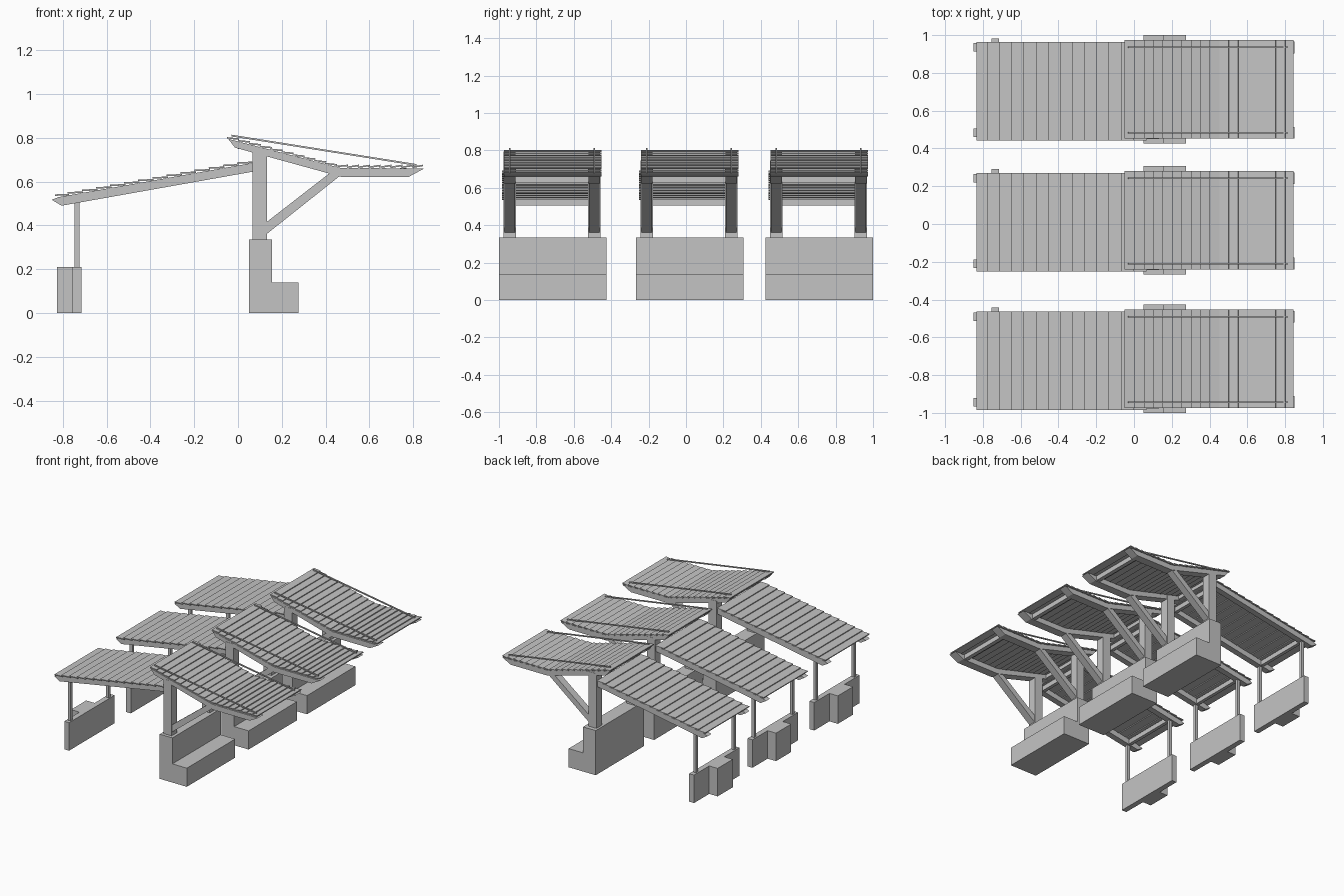
import bpy, bmesh
from mathutils import Vector

cube = bpy.data.objects.get("Cube")
if cube:
    bpy.data.objects.remove(cube, do_unlink=True)

grey = bpy.data.materials.new("light grey")
grey.use_nodes = True
grey.diffuse_color = (0.55, 0.55, 0.55, 1)
grey.node_tree.nodes["Principled BSDF"].inputs["Base Color"].default_value = (0.55, 0.55, 0.55, 1)


def add_profile(bm, points, y0, y1):
    """Extrude an x-z outline from y0 to y1."""
    near = [bm.verts.new((x, y0, z)) for x, z in points]
    far = [bm.verts.new((x, y1, z)) for x, z in points]
    bm.faces.new(near)
    bm.faces.new(far[::-1])
    n = len(points)
    for i in range(n):
        j = (i + 1) % n
        bm.faces.new((near[j], near[i], far[i], far[j]))


def rect(x0, x1, z0, z1):
    return [(x0, z0), (x1, z0), (x1, z1), (x0, z1)]


def bar(a, b, thick):
    """Outline of a straight bar between two x-z points."""
    a, b = Vector(a), Vector(b)
    d = (b - a).normalized()
    side = Vector((-d.y, d.x)) * thick / 2
    return [tuple(p) for p in (a - side, b - side, b + side, a + side)]


def build(name, pieces, y):
    """pieces: list of (outline, y0, y1) relative to the bay centre."""
    bm = bmesh.new()
    for points, y0, y1 in pieces:
        add_profile(bm, points, y0 + y, y1 + y)
    bmesh.ops.recalc_face_normals(bm, faces=bm.faces)
    mesh = bpy.data.meshes.new(name)
    bm.to_mesh(mesh)
    bm.free()
    mesh.materials.append(grey)
    obj = bpy.data.objects.new(name, mesh)
    bpy.context.collection.objects.link(obj)


def pair(points, width, offset=0.226, shift=-0.004):
    """The same outline on both sides of a bay."""
    return [(points, c - width / 2, c + width / 2)
            for c in (shift - offset, shift + offset)]


def planks(x_start, x_end, count, height, y0, y1):
    """Lapped boards, each one's far end lifted over the next board."""
    pitch = (x_end - x_start) / count
    result = []
    for i in range(count):
        x0 = x_start + i * pitch
        x1 = x0 + pitch * (1.1 if i < count - 1 else 1)
        p, q = Vector((x0, height(x0) + 0.003)), Vector((x1, height(x1) + 0.012))
        result.append((bar(p, q, 0.007), y0, y1))
    return result


def low_top(x):
    return 0.685 + (x - 0.066) * 0.176


def high_top(x):
    return max(0.662, 0.795 - (x + 0.045) * 0.262)


foundation = [(0.05, 0), (0.275, 0), (0.275, 0.14), (0.155, 0.14), (0.155, 0.335), (0.05, 0.335)]
high_rafter = [(-0.045, 0.795), (-0.014, 0.755), (0.47, 0.622), (0.78, 0.622), (0.85, 0.66), (0.47, 0.662)]
low_rafter = [(-0.85, 0.517), (-0.805, 0.49), (0.066, 0.645), (0.066, 0.685), (-0.82, 0.529)]

for label, y in (("front", -0.713), ("middle", 0.02), ("back", 0.713)):
    # Footings
    build(label + "_stepped_foundation", [(foundation, -0.287, 0.287)], y)
    build(label + "_low_wall", [(rect(-0.755, -0.715, 0, 0.21), -0.27, 0.27),
                                (rect(-0.825, -0.755, 0, 0.21), -0.09, 0.09)], y)
    # Posts and braces
    build(label + "_main_posts", pair(rect(0.066, 0.132, 0.335, 0.745), 0.066), y)
    brace = [(0.13, 0.36), (0.47, 0.63), (0.42, 0.64), (0.13, 0.415)]
    build(label + "_braces", pair(brace, 0.055), y)
    build(label + "_thin_posts", pair(rect(-0.745, -0.723, 0.21, 0.515), 0.022), y)
    # High roof
    build(label + "_high_rafters", pair(high_rafter, 0.063), y)
    build(label + "_high_purlins", [(rect(x, x + 0.03, high_top(x) - 0.035, high_top(x + 0.03)), -0.22, 0.22)
                                    for x in (0.0, 0.74)], y)
    build(label + "_high_planks", planks(-0.05, 0.845, 18, high_top, -0.26, 0.26), y)
    build(label + "_tie_rods", pair(bar((-0.03, 0.81), (0.815, 0.676), 0.008), 0.009), y)
    # Low roof
    build(label + "_low_rafters", pair(low_rafter, 0.045), y)
    build(label + "_low_purlins", [(rect(x, x + 0.025, low_top(x) - 0.035, low_top(x)), -0.22, 0.22)
                                   for x in (-0.75, 0.03)], y)
    build(label + "_low_planks", planks(0.066, -0.835, 14, low_top, -0.272, 0.25), y)
